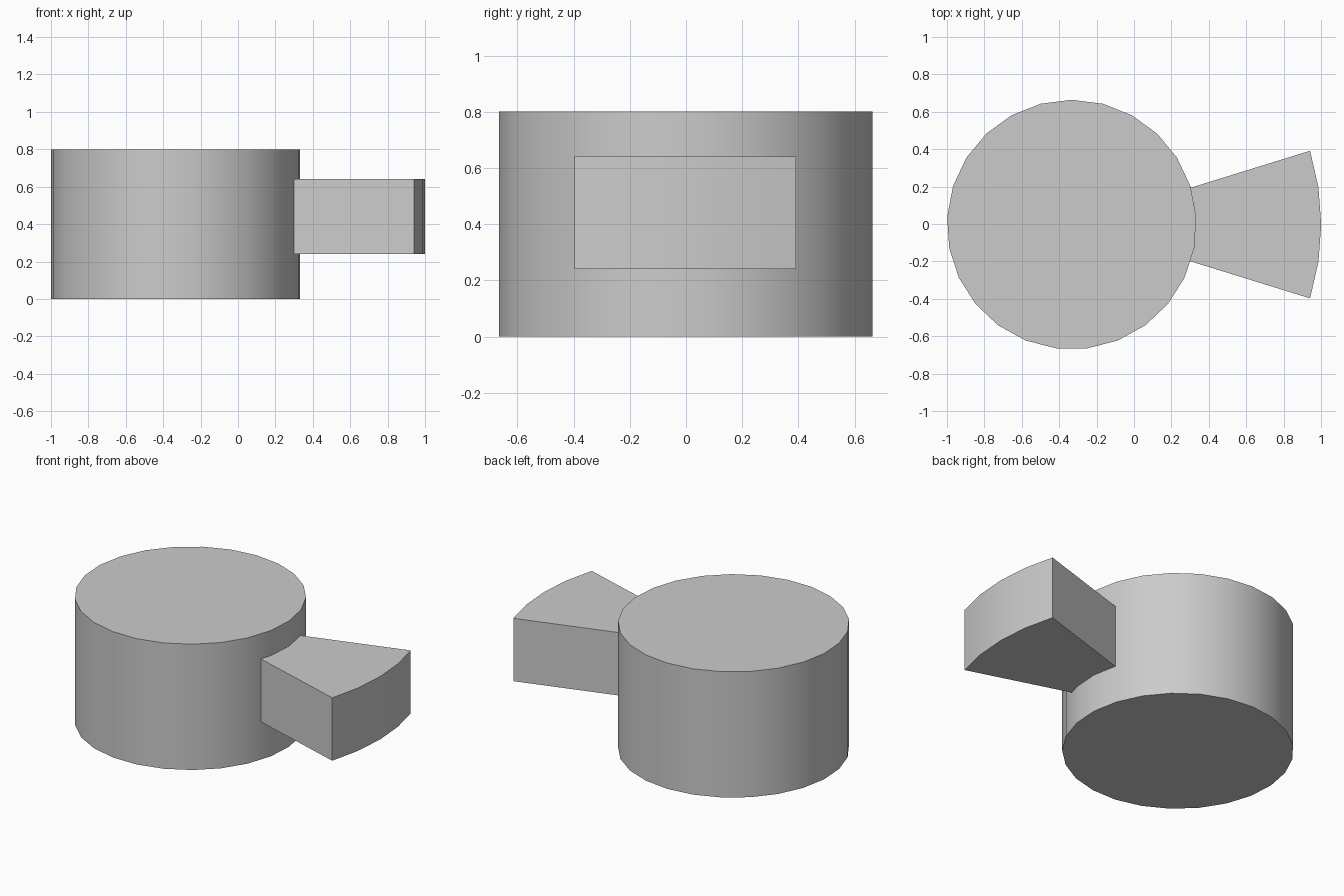
import bpy
import bmesh
from math import sin, cos, radians, pi

if "Cube" in bpy.data.objects:
    bpy.data.objects.remove(bpy.data.objects["Cube"], do_unlink=True)

RADIUS = 0.667
CENTER = (-0.333, -0.003)

grey = bpy.data.materials.new("plain_grey")
grey.use_nodes = True
grey.diffuse_color = (0.6, 0.6, 0.6, 1)
grey.node_tree.nodes["Principled BSDF"].inputs["Base Color"].default_value = (0.6, 0.6, 0.6, 1)


def polar(radius, angle):
    return CENTER[0] + radius * cos(angle), CENTER[1] + radius * sin(angle)


def extrude_outline(name, outline, bottom, top):
    """Raise a closed outline into a solid with smooth curved walls."""
    bm = bmesh.new()
    face = bm.faces.new([bm.verts.new((x, y, bottom)) for x, y in outline])
    result = bmesh.ops.extrude_face_region(bm, geom=[face], use_keep_orig=True)
    raised = [v for v in result["geom"] if isinstance(v, bmesh.types.BMVert)]
    bmesh.ops.translate(bm, verts=raised, vec=(0, 0, top - bottom))
    bmesh.ops.recalc_face_normals(bm, faces=bm.faces)
    mesh = bpy.data.meshes.new(name)
    bm.to_mesh(mesh)
    bm.free()
    mesh.materials.append(grey)
    obj = bpy.data.objects.new(name, mesh)
    bpy.context.collection.objects.link(obj)
    bpy.ops.object.select_all(action='DESELECT')
    obj.select_set(True)
    bpy.context.view_layer.objects.active = obj
    bpy.ops.object.shade_smooth_by_angle(angle=radians(30))
    return obj


# Round drum
SIDES = 25
extrude_outline("drum", [polar(RADIUS, pi / 2 + 2 * pi * i / SIDES) for i in range(SIDES)], 0, 0.8)

# Wedge-shaped block flaring out from the drum wall
STEPS = 4
half = radians(17.2)
angles = [-half + 2 * half * i / STEPS for i in range(STEPS + 1)]
outer = [polar(2 * RADIUS, a) for a in angles]
inner = [polar(RADIUS - 0.004, a) for a in reversed(angles)]
extrude_outline("side_wedge", outer + inner, 0.24, 0.64)
